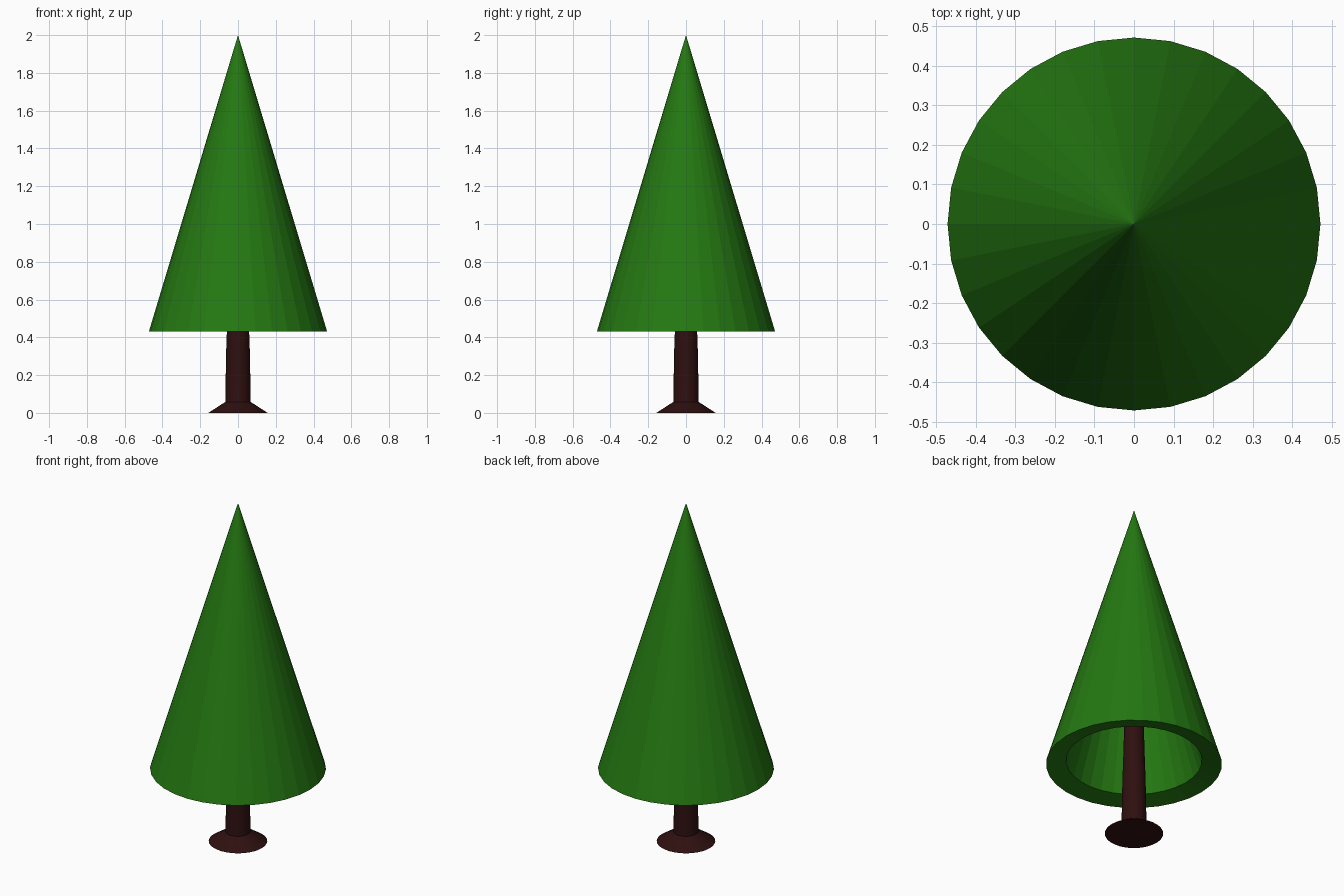
import bpy, bmesh
from math import sin, cos, tau

if "Cube" in bpy.data.objects:
    bpy.data.objects.remove(bpy.data.objects["Cube"])

SIDES = 32


def material(name, color):
    mat = bpy.data.materials.new(name)
    mat.diffuse_color = (*color, 1)
    mat.use_nodes = True
    mat.node_tree.nodes["Principled BSDF"].inputs["Base Color"].default_value = mat.diffuse_color
    return mat


def lathe(name, profile, mat):
    """Spin a (radius, z) profile around z; radius 0 becomes a single pole."""
    bm = bmesh.new()
    rings = []
    for r, z in profile:
        count = SIDES if r > 0 else 1
        rings.append([bm.verts.new((r * cos(tau * i / SIDES), r * sin(tau * i / SIDES), z))
                      for i in range(count)])
    for a, b in zip(rings, rings[1:]):
        for i in range(SIDES):
            j = (i + 1) % SIDES
            quad = [a[i % len(a)], a[j % len(a)], b[j % len(b)], b[i % len(b)]]
            bm.faces.new(list(dict.fromkeys(quad)))
    bmesh.ops.recalc_face_normals(bm, faces=bm.faces)
    mesh = bpy.data.meshes.new(name)
    bm.to_mesh(mesh)
    bm.free()
    mesh.materials.append(mat)
    obj = bpy.data.objects.new(name, mesh)
    bpy.context.collection.objects.link(obj)
    return obj


green = material("needles", (0.018, 0.19, 0.006))
brown = material("bark", (0.028, 0.005, 0.005))

# Hollow cone of foliage: inner apex, inner wall, sloped rim, outer wall, tip
lathe("foliage", [(0, 1.67), (0.365, 0.452), (0.472, 0.43), (0, 2.0)], green)

# Flared foot and gently tapering trunk running up inside the foliage
lathe("trunk", [(0, 0), (0.157, 0), (0.067, 0.058), (0.065, 0.2),
                (0.062, 0.35), (0.059, 0.43), (0.052, 0.7), (0.035, 1.3), (0, 1.3)], brown)
